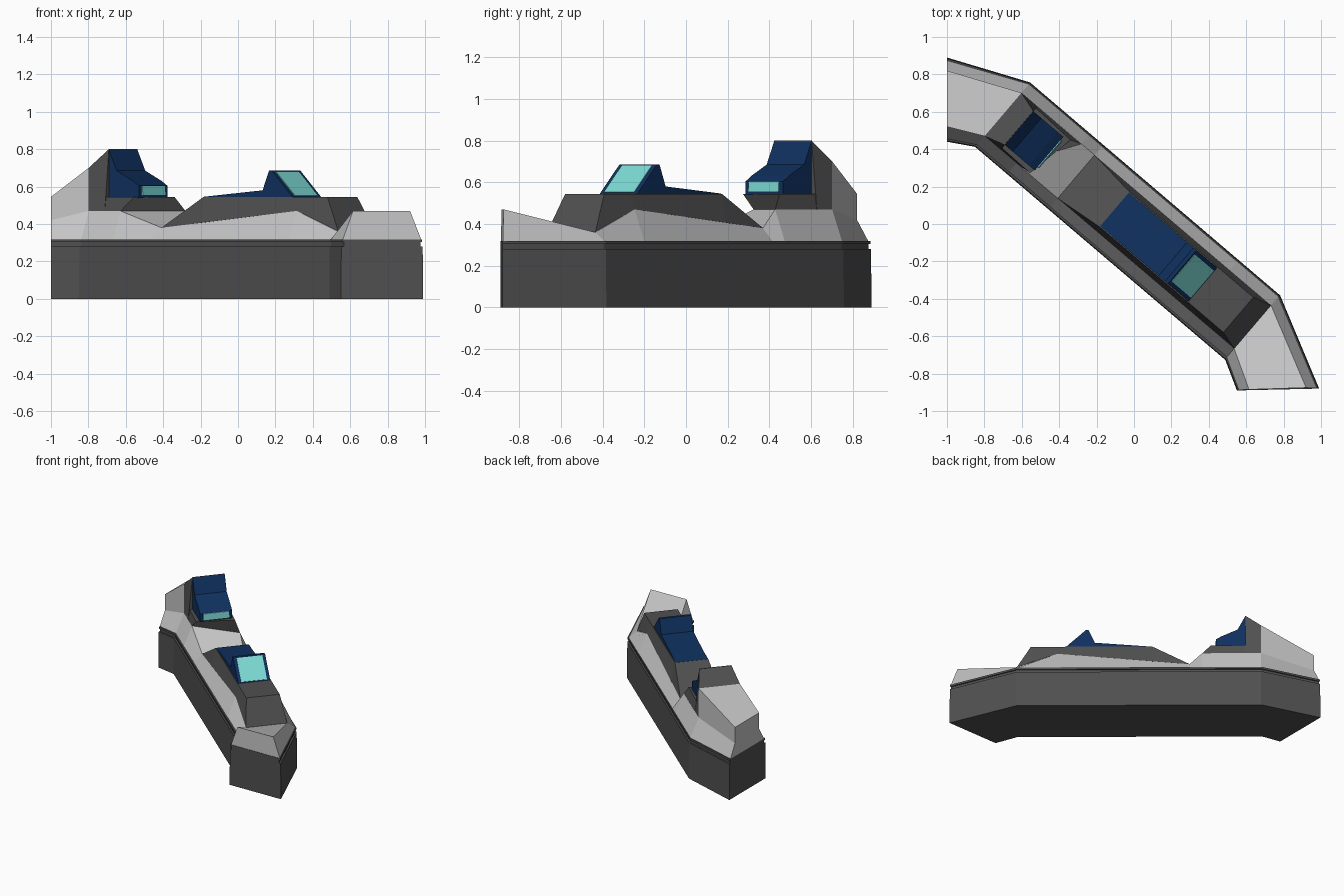
import bpy, bmesh
from mathutils import Vector

cube = bpy.data.objects.get("Cube")
if cube:
    bpy.data.objects.remove(cube)

AXIS = Vector((0.761, -0.648, 0))   # along the straight wall
SIDE = Vector((0.648, 0.761, 0))    # across it
MID = -0.008                        # offset of the wall centre line


def P(u, v, z=0.0):
    return AXIS * u + SIDE * (v + MID) + Vector((0, 0, z))


def material(name, rgb):
    m = bpy.data.materials.new(name)
    m.use_nodes = True
    m.diffuse_color = (*rgb, 1)
    m.node_tree.nodes["Principled BSDF"].inputs["Base Color"].default_value = (*rgb, 1)
    return m


DARK = material("dark grey", (0.08, 0.08, 0.08))
LIGHT = material("light grey", (0.56, 0.56, 0.56))
BLUE = material("navy blue", (0.005, 0.03, 0.115))
CYAN = material("pale cyan", (0.21, 0.72, 0.68))


def loft(name, sections, mat):
    """Skin a row of closed loops and cap both ends."""
    bm = bmesh.new()
    loops = [[bm.verts.new(p) for p in s] for s in sections]
    n = len(loops[0])
    for a, b in zip(loops, loops[1:]):
        for i in range(n):
            j = (i + 1) % n
            bm.faces.new((a[i], a[j], b[j], b[i]))
    bm.faces.new(loops[0])
    bm.faces.new(loops[-1])
    bmesh.ops.remove_doubles(bm, verts=bm.verts, dist=0.0005)
    bmesh.ops.recalc_face_normals(bm, faces=bm.faces)
    mesh = bpy.data.meshes.new(name)
    bm.to_mesh(mesh)
    bm.free()
    mesh.materials.append(mat)
    obj = bpy.data.objects.new(name, mesh)
    bpy.context.collection.objects.link(obj)
    return obj


def section(u, low, low_w, top, top_w):
    return [P(u, -low_w, low), P(u, -top_w, top), P(u, top_w, top), P(u, low_w, low)]


def prism(name, profile, half, mat):
    """Sweep a side profile of (u, z) points across the wall."""
    return loft(name, [[P(u, v, z) for u, z in profile] for v in (-half, half)], mat)


# Plan of the wall: front and back edge at each bend
PLAN = [(Vector((-1, 0.44, 0)), Vector((-1, 0.89, 0))),
        (P(-0.915, -0.229), P(-0.915, 0.224)),
        (P(0.843, -0.229), P(0.843, 0.224)),
        (Vector((0.55, -0.89, 0)), Vector((0.99, -0.88, 0)))]


def ring(inset, z):
    up = Vector((0, 0, z))
    front = [f.lerp(b, inset) + up for f, b in PLAN]
    back = [b.lerp(f, inset) + up for f, b in PLAN]
    return front + back[::-1]


# Plinth and the recessed groove above it
loft("base", [ring(0, 0), ring(0.006, 0.28)], DARK)
loft("base_groove", [ring(0.035, 0.275), ring(0.035, 0.305)], DARK)
loft("base_rim", [ring(0.012, 0.303), ring(0.012, 0.318)], DARK)

# Light chamfered deck: outer edge, ridge, ridge, outer edge per station
OUT, RIDGE, Z0 = 0.214, 0.152, 0.316


def deck_section(uf, ub, z):
    return [P(uf, -OUT, Z0), P(uf, -RIDGE, z), P(ub, RIDGE, z), P(ub, OUT, Z0)]


deck = [[Vector((-1, 0.455, Z0)), Vector((-1, 0.52, 0.42)),
         Vector((-1, 0.82, 0.42)), Vector((-1, 0.875, Z0))]]
deck += [deck_section(*s) for s in ((-0.913, -0.913, 0.47), (-0.69, -0.49, 0.47),
                                    (-0.4, -0.4, 0.38), (0.55, 0.55, 0.47),
                                    (0.84, 0.84, 0.36))]
deck.append([Vector((0.56, -0.887, Z0)), Vector((0.615, -0.885, 0.47)),
             Vector((0.92, -0.875, 0.47)), Vector((0.98, -0.878, Z0))])
loft("deck", deck, LIGHT)

# Rear end: light sloped hood, then the dark tower
hood_end = [Vector((-1, y, z)) for y, z in ((0.52, 0.42), (0.52, 0.545), (0.82, 0.545), (0.82, 0.42))]
loft("rear_hood", [hood_end, section(-0.913, 0.47, RIDGE, 0.7, RIDGE)], LIGHT)
loft("rear_tower", [section(-0.913, 0.47, RIDGE, 0.7, RIDGE),
                    section(-0.8, 0.47, RIDGE, 0.8, 0.118)], DARK)
loft("rear_cockpit_base", [section(-0.82, 0.46, RIDGE, 0.545, 0.14),
                           [P(-0.69, -RIDGE, 0.468), P(-0.6, -0.145, 0.545),
                            P(-0.55, 0.13, 0.545), P(-0.49, RIDGE, 0.468)]], DARK)

# Long dark block in the middle, wedge shaped at both ends
loft("main_block", [section(-0.4, 0.38, RIDGE, 0.381, RIDGE),
                    section(-0.13, 0.406, RIDGE, 0.545, 0.123),
                    section(0.55, 0.47, RIDGE, 0.545, 0.123),
                    section(0.74, 0.4, RIDGE, 0.545, 0.123),
                    section(0.84, 0.36, RIDGE, 0.361, RIDGE)], DARK)

# Blue canopies
prism("rear_canopy", [(-0.82, 0.54), (-0.802, 0.8), (-0.745, 0.685), (-0.63, 0.63),
                      (-0.59, 0.605), (-0.59, 0.54)], 0.118, BLUE)
prism("front_canopy", [(-0.13, 0.54), (-0.13, 0.546), (0.28, 0.58), (0.325, 0.685),
                       (0.345, 0.685), (0.49, 0.545), (0.49, 0.54)], 0.118, BLUE)

# Cyan windows as thin plates
prism("rear_window", [(-0.592, 0.604), (-0.585, 0.604), (-0.58, 0.553), (-0.592, 0.553)], 0.095, CYAN)
prism("front_window", [(0.35, 0.678), (0.354, 0.682), (0.488, 0.553), (0.484, 0.549)], 0.095, CYAN)
